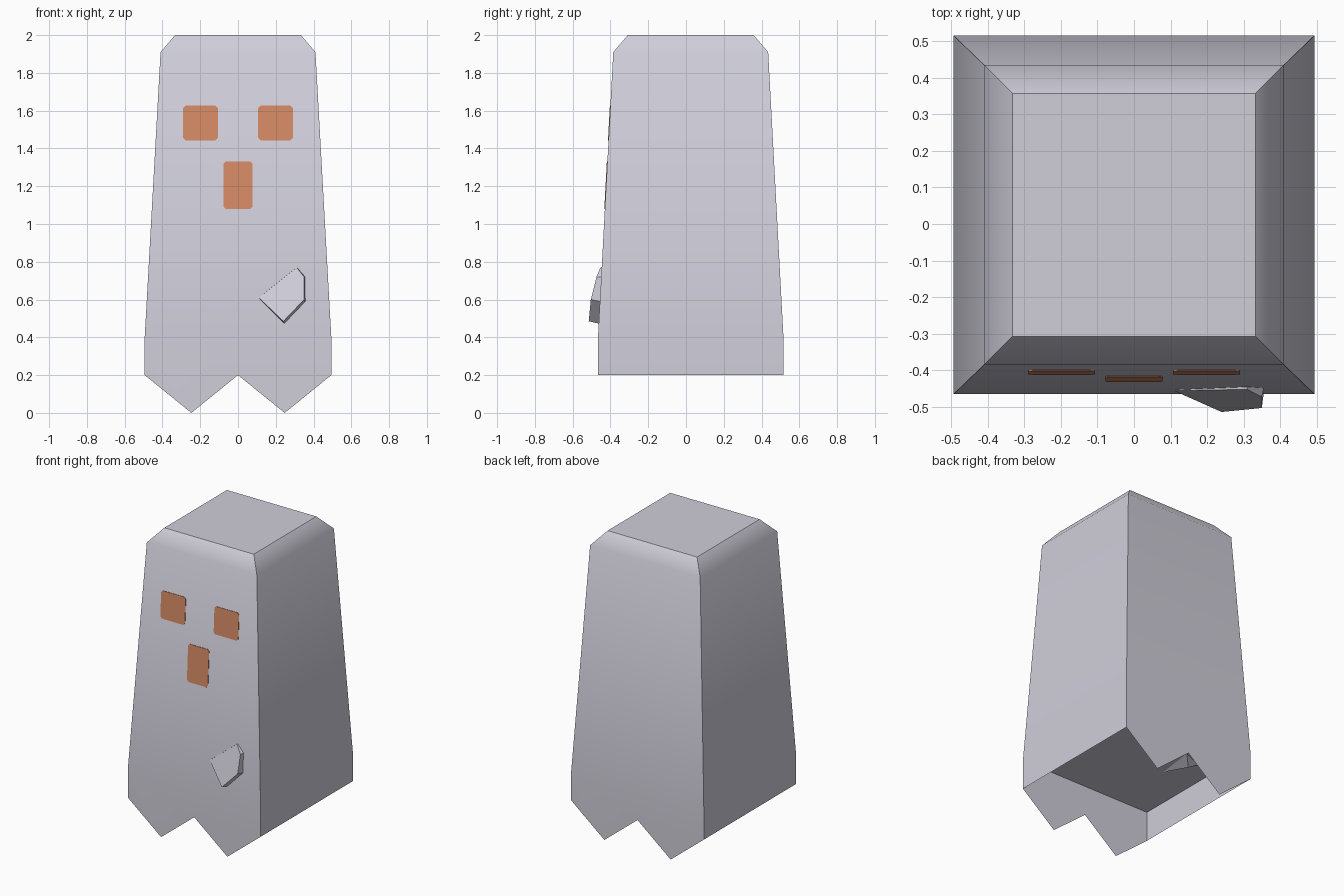
import bpy, bmesh, math

if "Cube" in bpy.data.objects:
    bpy.data.objects.remove(bpy.data.objects["Cube"])

CY = 0.025  # body centre in y


def material(name, rgb):
    m = bpy.data.materials.new(name)
    m.diffuse_color = (*rgb, 1)
    m.use_nodes = True
    m.node_tree.nodes["Principled BSDF"].inputs["Base Color"].default_value = m.diffuse_color
    return m


CLOTH = material("pale_lavender_grey", (0.63, 0.62, 0.70))
ORANGE = material("burnt_orange", (0.68, 0.26, 0.135))


def make(name, verts, faces, mat, recalc=True):
    me = bpy.data.meshes.new(name)
    me.from_pydata(verts, [], faces)
    bm = bmesh.new()
    bm.from_mesh(me)
    if recalc:
        bmesh.ops.recalc_face_normals(bm, faces=bm.faces)
    bm.to_mesh(me)
    bm.free()
    me.materials.append(mat)
    ob = bpy.data.objects.new(name, me)
    bpy.context.collection.objects.link(ob)
    return ob


def ring(hx, hy, z):
    return [(-hx, CY - hy, z), (hx, CY - hy, z), (hx, CY + hy, z), (-hx, CY + hy, z)]


# Sheet body: tapered walls, sloped shoulders, flat top, open hem
HX, HY, FLOOR = 0.494, 0.491, 0.4
verts = (ring(HX, HY, 0.2) + ring(HX, HY, FLOOR)
         + ring(0.41, 0.41, 1.91) + ring(0.333, 0.333, 2.0))
faces = [(12, 13, 14, 15)]
for r in (4, 8):
    for i in range(4):
        j = (i + 1) % 4
        faces.append((r + i, r + j, r + 4 + j, r + 4 + i))
faces += [(1, 2, 6, 5), (3, 0, 4, 7)]
# Pointed hem on the front and the back
for a, b, side in ((0, 1, -1), (2, 3, 1)):
    s = -side
    n = len(verts)
    verts += [(x * s, CY + side * HY, z) for x, z in ((-0.247, 0), (0, 0.2), (0.247, 0))]
    faces.append((a, n, n + 1, n + 2, b, b + 4, a + 4))
body = make("sheet_body", verts, faces, CLOTH, False)
bpy.context.view_layer.objects.active = body
body.select_set(True)
bpy.ops.object.shade_smooth_by_angle(angle=math.radians(45))

# Underside, recessed above the hem
make("underside", ring(HX, HY, FLOOR), [(3, 2, 1, 0)], CLOTH, False)


# Face plates follow the slope of the front wall
def wall_y(z):
    return CY - HY + (z - FLOOR) * (HY - 0.41) / (1.91 - FLOOR)


def plate(name, x0, x1, z0, z1, c=0.012):
    o = [(x0 + c, z0), (x1 - c, z0), (x1, z0 + c), (x1, z1 - c),
         (x1 - c, z1), (x0 + c, z1), (x0, z1 - c), (x0, z0 + c)]
    v = [(x, wall_y(z) + d, z) for d in (-0.003, 0.003) for x, z in o]
    f = [tuple(range(8)), tuple(range(15, 7, -1))]
    f += [(i, (i + 1) % 8, (i + 1) % 8 + 8, i + 8) for i in range(8)]
    make(name, v, f, ORANGE)


plate("left_eye", -0.29, -0.107, 1.443, 1.627)
plate("right_eye", 0.107, 0.29, 1.443, 1.627)
plate("mouth", -0.078, 0.078, 1.08, 1.33)

# Raised hand on the front
front = [(0.11, -0.457, 0.61), (0.31, -0.453, 0.77), (0.35, -0.474, 0.72),
         (0.35, -0.504, 0.60), (0.24, -0.515, 0.485)]
back = [(0.11, -0.43, 0.605), (0.31, -0.43, 0.772), (0.36, -0.43, 0.72),
        (0.36, -0.43, 0.585), (0.247, -0.44, 0.468)]
make("front_hand", front + back,
     [(0, 1, 2, 3, 4), (9, 8, 7, 6, 5)]
     + [(i, (i + 1) % 5, (i + 1) % 5 + 5, i + 5) for i in range(5)], CLOTH)

# Other hand, its tip poking through the underside
make("tucked_hand",
     [(-0.25, -0.05, 0.405), (-0.21, 0.25, 0.405), (-0.37, 0.18, 0.405), (-0.29, 0.17, 0.36)],
     [(0, 1, 2), (0, 3, 1), (1, 3, 2), (2, 3, 0)], CLOTH)
